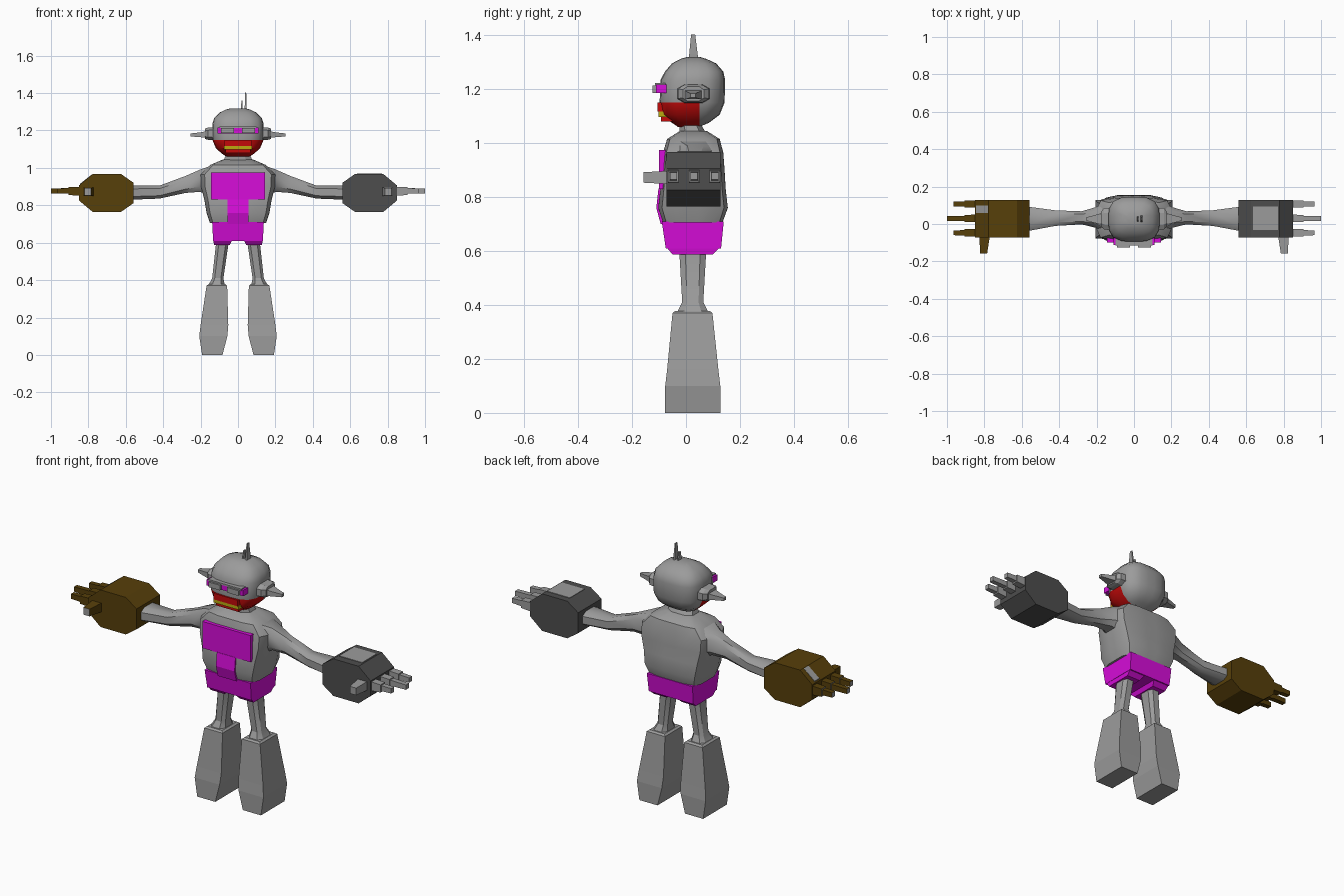
import bpy, bmesh, math


def material(name, rgb):
    m = bpy.data.materials.new(name)
    m.diffuse_color = (*rgb, 1)
    return m


GREY = material("grey", (0.33, 0.33, 0.33))
DARK = material("dark grey", (0.075, 0.075, 0.075))
BROWN = material("brown", (0.095, 0.05, 0.003))
PURPLE = material("purple", (0.68, 0.004, 0.7))
RED = material("red", (0.55, 0.003, 0.003))
YELLOW = material("yellow", (0.5, 0.4, 0.005))


def rounded(n, e):
    """Unit superellipse outline."""
    pts = []
    for i in range(n):
        a = 2 * math.pi * (i + 0.5) / n
        c, s = math.cos(a), math.sin(a)
        k = (abs(c) ** e + abs(s) ** e) ** (-1 / e)
        pts.append((c * k, s * k))
    top = max(p[0] for p in pts)
    return [(p[0] / top, p[1] / top) for p in pts]


BOX = [(-1, -1), (1, -1), (1, 1), (-1, 1)]
BEVEL = [(-1, -.55), (-.55, -1), (.55, -1), (1, -.55),
         (1, .55), (.55, 1), (-.55, 1), (-1, .55)]
ROUND = rounded(20, 3.2)
BOXY = rounded(20, 6)


def loft(name, axis, sections, shape=BOX, mats=(GREY,), side=1, rule=None, cut=None, smooth=0):
    """Skin rings (t, a0, a1, b0, b1) along an axis; a and b are the other axes in order."""
    bm = bmesh.new()
    rings = []
    for t, a0, a1, b0, b1 in sections:
        ring = []
        for u, v in shape:
            co = [(a0 + a1) / 2 + u * (a1 - a0) / 2, (b0 + b1) / 2 + v * (b1 - b0) / 2]
            co.insert(axis, t)
            ring.append(bm.verts.new((co[0] * side, co[1], co[2])))
        rings.append(ring)
    n = len(shape)
    for r, q in zip(rings, rings[1:]):
        for i in range(n):
            j = (i + 1) % n
            bm.faces.new((r[i], r[j], q[j], q[i]))
    bm.faces.new(rings[0])
    bm.faces.new(rings[-1])
    if cut:
        bmesh.ops.bisect_plane(bm, geom=bm.verts[:] + bm.edges[:] + bm.faces[:],
                               plane_co=cut[0], plane_no=cut[1])
    bmesh.ops.recalc_face_normals(bm, faces=bm.faces)
    if rule:
        for f in bm.faces:
            f.material_index = rule(f.calc_center_median(), f.normal)
    me = bpy.data.meshes.new(name)
    bm.to_mesh(me)
    bm.free()
    for m in mats:
        me.materials.append(m)
    ob = bpy.data.objects.new(name, me)
    bpy.context.collection.objects.link(ob)
    if smooth:
        bpy.ops.object.select_all(action='DESELECT')
        ob.select_set(True)
        bpy.context.view_layer.objects.active = ob
        bpy.ops.object.shade_smooth_by_angle(angle=math.radians(smooth))
    return ob


def box(name, x0, x1, y0, y1, z0, z1, mat=GREY, side=1):
    return loft(name, 2, [(z0, x0, x1, y0, y1), (z1, x0, x1, y0, y1)], mats=(mat,), side=side)


# Head with a red jaw on the lower front
loft("head", 2, [(1.06, -.06, .06, -.03, .05), (1.075, -.085, .085, -.052, .085),
                 (1.105, -.118, .118, -.092, .125), (1.15, -.137, .137, -.098, .143),
                 (1.235, -.137, .137, -.094, .145), (1.265, -.128, .128, -.078, .138),
                 (1.295, -.1, .1, -.052, .112), (1.312, -.065, .065, -.02, .075),
                 (1.318, -.04, .04, 0, .055)],
     ROUND, (GREY, RED), rule=lambda c, n: int(c.z < 1.15 and c.y < .05),
     cut=((0, .05, 0), (0, 1, 0)), smooth=40)

# Mouth
box("upper_lip", -.072, .072, -.106, -.06, 1.117, 1.15, RED)
box("teeth", -.075, .075, -.102, -.05, 1.097, 1.117, YELLOW)
box("lower_lip", -.068, .068, -.092, -.04, 1.08, 1.097, RED)

# Visor: purple band carrying two grey lenses
box("visor_band", -.11, .11, -.112, -.06, 1.185, 1.217, PURPLE)
box("visor_frame", -.1, .1, -.115, -.06, 1.213, 1.222)
for s, label in ((-1, "left"), (1, "right")):
    box(label + "_lens", .022, .09, -.125, -.1, 1.186, 1.214, GREY, s)

# Head fins
loft("tall_fin", 2, [(1.29, .034, .046, .005, .048), (1.33, .036, .046, .012, .043),
                     (1.403, .038, .044, .019, .034)])
loft("short_fin", 2, [(1.29, .015, .025, .008, .045), (1.36, .018, .023, .02, .034)])

# Neck and torso
loft("neck", 2, [(1.03, -.08, .08, -.025, .078), (1.07, -.065, .065, -.025, .055)],
     BEVEL, smooth=30)
loft("torso", 2, [(.705, -.15, .15, -.085, .135), (.76, -.168, .168, -.103, .155),
                  (.83, -.18, .18, -.095, .147), (.90, -.198, .198, -.09, .143),
                  (.965, -.2, .2, -.085, .138), (1.015, -.15, .15, -.07, .125),
                  (1.045, -.08, .08, -.022, .077)], BOXY, smooth=35)
box("chest_panel", -.145, .145, -.1, -.05, .83, .975, PURPLE)
loft("belly_stripe", 2, [(.70, -.056, .056, -.094, 0), (.76, -.056, .056, -.11, 0),
                         (.832, -.056, .056, -.102, 0)], mats=(PURPLE,))
loft("pelvis", 2, [(.61, -.133, .133, -.075, .13), (.71, -.138, .138, -.09, .14)],
     mats=(PURPLE,))

for s, label in ((-1, "left"), (1, "right")):
    # Ears with spikes
    loft(label + "_ear", 0, [(.12, -.032, .088, 1.147, 1.218), (.16, -.03, .085, 1.15, 1.216),
                             (.176, -.012, .066, 1.155, 1.21)], BEVEL, side=s)
    loft(label + "_ear_spike", 0, [(.17, -.005, .06, 1.162, 1.196), (.2, .003, .05, 1.164, 1.19),
                                   (.253, .017, .036, 1.168, 1.184)], side=s)

    # Arm
    loft(label + "_arm", 0, [(.14, -.075, .12, .85, 1.013), (.205, -.02, .09, .872, .99),
                             (.28, -.002, .068, .866, .957), (.42, -.01, .073, .836, .905),
                             (.57, -.038, .093, .83, .905)], BEVEL, side=s, smooth=40)

    # Leg socket, leg and boot
    loft(label + "_leg_socket", 2, [(.587, .045, .128, -.05, .1), (.615, .03, .132, -.073, .128)],
         mats=(PURPLE,), side=s)
    loft(label + "_leg", 2, [(.37, .07, .16, -.035, .085), (.41, .078, .138, -.014, .064),
                             (.60, .05, .117, -.025, .075)], BEVEL, side=s, smooth=30)
    loft(label + "_boot", 2, [(0, .083, .192, -.077, .127), (.1, .057, .207, -.077, .127),
                              (.16, .052, .2, -.07, .12), (.37, .058, .168, -.05, .098),
                              (.378, .068, .158, -.04, .088)], side=s)

    # Hand: octagonal block with a small inset plate
    skin = DARK if s > 0 else BROWN
    octagon = [(-1, -.55), (-.55, -1), (.5, -1), (1, -.4),
               (1, .4), (.5, 1), (-.55, 1), (-1, .55)]
    loft(label + "_hand", 1, [(-.073, .56, .85, .765, .967), (.128, .56, .85, .765, .967)],
         octagon, (skin,), s)
    if s > 0:
        box("right_hand_plate", .635, .77, -.032, .093, .963, .97)
    else:
        loft("left_hand_plate", 0, [(.78, .06, .1, .955, .966), (.845, .06, .1, .904, .915)],
             side=s)

    # Fingers and thumb; brown fingers keep grey ends
    mats = (GREY, GREY) if s > 0 else (BROWN, GREY)
    for i, (y, tip) in enumerate(((-.047, .965), (.03, 1.0), (.107, .965))):
        loft(f"{label}_finger_{i + 1}", 0,
             [(.83, y - .02, y + .02, .85, .9), (.905, y - .019, y + .019, .855, .897),
              (.906, y - .014, y + .014, .862, .892), (tip, y - .013, y + .013, .864, .89)],
             mats=mats, side=s, rule=lambda c, n: int(abs(n.x) > .9))
    loft(label + "_thumb", 1, [(-.157, .785, .822, .853, .892), (-.06, .77, .828, .848, .897)],
         mats=mats, side=s, rule=lambda c, n: int(n.y < -.9))
